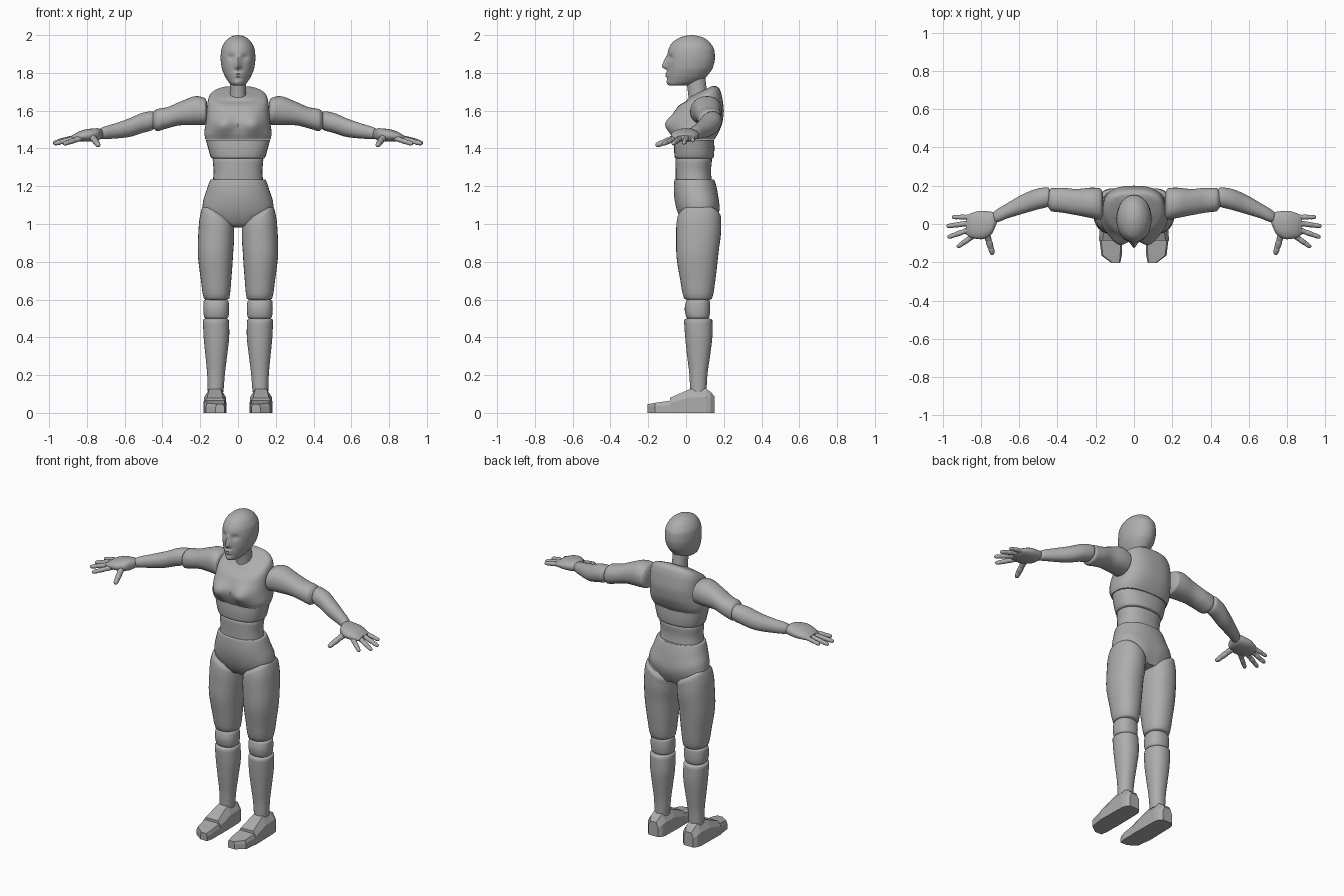
import bpy, bmesh, math
from mathutils import Vector

grey = bpy.data.materials.new("matte grey")
grey.diffuse_color = (0.42, 0.42, 0.42, 1)


def skin(name, rings, caps=True, mirror=False, smooth=True):
    """Bridge a list of point rings into one object."""
    bm = bmesh.new()
    vs = [[bm.verts.new(p) for p in r] for r in rings]
    n = len(vs[0])
    for a, b in zip(vs, vs[1:]):
        for i in range(n):
            j = (i + 1) % n
            bm.faces.new((a[i], a[j], b[j], b[i]))
    if caps:
        bm.faces.new(vs[0])
        bm.faces.new(vs[-1])
    bmesh.ops.remove_doubles(bm, verts=bm.verts, dist=0.0001)
    bmesh.ops.recalc_face_normals(bm, faces=bm.faces)
    me = bpy.data.meshes.new(name)
    bm.to_mesh(me)
    bm.free()
    me.materials.append(grey)
    ob = bpy.data.objects.new(name, me)
    bpy.context.collection.objects.link(ob)
    if smooth:
        bpy.ops.object.select_all(action='DESELECT')
        ob.select_set(True)
        bpy.context.view_layer.objects.active = ob
        bpy.ops.object.shade_smooth_by_angle(angle=math.radians(42))
    if mirror:
        ob.modifiers.new("other side", 'MIRROR')
    return ob


def resample(secs, steps):
    """Monotone curve through the sections, first value is the position."""
    k = len(secs)
    d = [[(b[c] - a[c]) / (b[0] - a[0]) for c in range(len(a))] for a, b in zip(secs, secs[1:])]
    def slope(i, c):
        if i == 0 or i == k - 1:
            return d[min(i, k - 2)][c]
        p, q = d[i - 1][c], d[i][c]
        return 0 if p * q <= 0 else 2 * p * q / (p + q)
    out = []
    for i in range(k - 1):
        a, b = secs[i], secs[i + 1]
        h = b[0] - a[0]
        for s in range(steps):
            t = s / steps
            out.append([(2*t**3 - 3*t*t + 1) * a[c] + (t**3 - 2*t*t + t) * h * slope(i, c)
                        + (3*t*t - 2*t**3) * b[c] + (t**3 - t*t) * h * slope(i + 1, c)
                        for c in range(len(a))])
    return out + [list(secs[-1])]


def loft(name, axis, secs, e=2.0, n=32, steps=4, tweak=None, **kw):
    """Sections are (position, a0, a1, b0, b1); a, b are the two other axes in order."""
    rings = []
    for t, a0, a1, b0, b1 in resample(secs, steps):
        ring = []
        for i in range(n):
            w = 2 * math.pi * i / n
            c, s = math.cos(w), math.sin(w)
            u = (a0 + a1) / 2 + (a1 - a0) / 2 * math.copysign(abs(c) ** (2 / e), c)
            v = (b0 + b1) / 2 + (b1 - b0) / 2 * math.copysign(abs(s) ** (2 / e), s)
            p = Vector({'x': (t, u, v), 'y': (u, t, v), 'z': (u, v, t)}[axis])
            ring.append(tweak(p) if tweak else p)
        rings.append(ring)
    return skin(name, rings, **kw)


def sym(rows):
    """Rows (z, half width, y front, y back) centred on x = 0."""
    return [(z, -w, w, f, b) for z, w, f, b in rows]


def clamp(v):
    return max(0.0, min(1.0, v))


def bump(x, z, cx, cz, rx, rz):
    return math.exp(-((x - cx) / rx) ** 2 - ((z - cz) / rz) ** 2)


# head with nose, eye sockets, mouth and chin
def face(p):
    x, y, z = p
    if y < 0.0:
        nose = clamp((1.9 - z) / 0.06) * clamp((z - 1.815) / 0.015)
        dy = -0.028 * nose * math.exp(-(x / 0.014) ** 2)
        dy += 0.013 * bump(abs(x), z, 0.036, 1.883, 0.02, 0.016)
        dy -= 0.010 * bump(x, z, 0, 1.797, 0.024, 0.007)
        dy -= 0.009 * bump(x, z, 0, 1.782, 0.02, 0.006)
        dy -= 0.007 * bump(x, z, 0, 1.75, 0.025, 0.012)
        p.y += dy * clamp(-y / 0.05)
    return p


loft("head", 'z', sym([
    (1.733, 0.022, -0.085, -0.01), (1.738, 0.036, -0.093, 0.03), (1.76, 0.056, -0.098, 0.085),
    (1.79, 0.073, -0.1, 0.117), (1.83, 0.087, -0.1, 0.143), (1.88, 0.092, -0.1, 0.153),
    (1.92, 0.089, -0.094, 0.15), (1.96, 0.072, -0.073, 0.127), (1.985, 0.047, -0.037, 0.095),
    (1.996, 0.025, -0.002, 0.062), (2.0, 0.004, 0.026, 0.034)]), n=64, steps=6, tweak=face)

# neck
loft("neck", 'z', sym([(1.64, 0.05, 0.015, 0.13), (1.70, 0.043, 0.01, 0.112),
                       (1.79, 0.043, -0.005, 0.1)]))


# chest with bust and a collar that drops towards the front
def chest_shape(p):
    if p.y < 0.03:
        p.y -= 0.042 * bump(abs(p.x), p.z, 0.077, 1.525, 0.055, 0.05) * clamp((0.03 - p.y) / 0.05)
    p.z += (p.y - 0.08) * 0.5 * clamp((p.z - 1.6) / 0.09) ** 2
    return p


loft("chest", 'z', sym([
    (1.447, 0.172, -0.062, 0.15), (1.48, 0.178, -0.072, 0.17), (1.54, 0.17, -0.075, 0.193),
    (1.60, 0.165, -0.057, 0.2), (1.65, 0.16, -0.03, 0.192), (1.675, 0.15, -0.012, 0.18),
    (1.69, 0.125, 0.0, 0.16), (1.702, 0.048, 0.012, 0.135)]), e=2.6, n=56, steps=5,
    tweak=chest_shape)

# midriff and waist
loft("midriff", 'z', sym([(1.348, 0.138, -0.055, 0.14), (1.352, 0.143, -0.06, 0.146),
                          (1.40, 0.158, -0.063, 0.15), (1.445, 0.17, -0.06, 0.148)]), e=2.3)
loft("waist", 'z', sym([(1.22, 0.134, -0.054, 0.138), (1.28, 0.129, -0.055, 0.132),
                        (1.342, 0.134, -0.056, 0.137), (1.348, 0.128, -0.05, 0.13)]), e=2.3)


# pelvis, its lower edge cut in a V by the leg openings
def v_cut(p):
    t, side = p.z, clamp(1 - abs(p.x) / 0.19)
    p.y = 0.07 + (p.y - 0.07) * (1 - 0.45 * side * min(t, 1) ** 3)
    low = 0.99 + 0.62 * max(0, abs(p.x) - 0.03)
    p.z = 1.236 + (low - 1.236) * t
    return p


loft("pelvis", 'z', sym([
    (-0.005, 0.12, -0.04, 0.12), (0, 0.144, -0.058, 0.148), (0.03, 0.148, -0.062, 0.152),
    (0.35, 0.166, -0.066, 0.172), (0.75, 0.184, -0.063, 0.193), (1, 0.188, -0.052, 0.193),
    (1.03, 0.186, 0.07, 0.07)]), e=2.2, n=48, tweak=v_cut, caps=False)


# legs
def thigh_slant(p):
    p.z -= 0.6 * max(0, 0.19 - p.x) * clamp((p.z - 0.85) / 0.24)
    return p


loft("thigh", 'z', [
    (0.598, 0.06, 0.168, 0.005, 0.125), (0.606, 0.046, 0.181, -0.01, 0.138),
    (0.70, 0.036, 0.196, -0.03, 0.155), (0.86, 0.025, 0.213, -0.052, 0.173),
    (1.0, 0.02, 0.207, -0.052, 0.186), (1.08, 0.02, 0.192, -0.046, 0.186),
    (1.105, 0.035, 0.178, -0.03, 0.17)], e=2.2, tweak=thigh_slant, mirror=True)
loft("knee", 'z', [
    (0.497, 0.06, 0.17, 0.01, 0.115), (0.51, 0.05, 0.18, 0, 0.124),
    (0.55, 0.047, 0.184, -0.007, 0.128), (0.59, 0.05, 0.182, 0, 0.126),
    (0.602, 0.06, 0.17, 0.01, 0.115)], e=2.3, mirror=True)
loft("shin", 'z', [
    (0.11, 0.077, 0.16, 0.022, 0.108), (0.2, 0.07, 0.163, 0.018, 0.113),
    (0.3, 0.058, 0.172, 0.006, 0.127), (0.42, 0.046, 0.183, -0.006, 0.14),
    (0.492, 0.049, 0.185, -0.01, 0.139), (0.5, 0.06, 0.172, 0.005, 0.125)],
    e=2.2, mirror=True)


# faceted feet: stations are (y, x inner, x outer, height, top inset)
def wedge(name, stations):
    rings = [[(a, y, 0), (b, y, 0), (b, y, h * 0.65), (b - i, y, h), (a + i, y, h),
              (a, y, h * 0.65)] for y, a, b, h, i in stations]
    skin(name, rings, mirror=True, smooth=False)


wedge("foot", [(0.15, 0.09, 0.155, 0.088, 0.012), (0.13, 0.071, 0.172, 0.113, 0.022),
               (0.105, 0.065, 0.178, 0.128, 0.028), (0.02, 0.063, 0.18, 0.126, 0.028),
               (-0.085, 0.062, 0.182, 0.08, 0.018)])
wedge("toe_cap", [(-0.075, 0.063, 0.181, 0.066, 0.008), (-0.165, 0.064, 0.17, 0.053, 0.008),
                  (-0.203, 0.072, 0.118, 0.046, 0.005)])

# arms
loft("upper_arm", 'x', [
    (0.163, 0.045, 0.165, 1.54, 1.645), (0.176, 0.022, 0.186, 1.525, 1.667),
    (0.22, 0.03, 0.19, 1.524, 1.677), (0.30, 0.046, 0.183, 1.523, 1.65),
    (0.38, 0.06, 0.189, 1.505, 1.617), (0.43, 0.066, 0.188, 1.492, 1.608),
    (0.45, 0.088, 0.17, 1.51, 1.59)], e=2.2, mirror=True)
loft("forearm", 'x', [
    (0.436, 0.11, 0.17, 1.52, 1.575), (0.45, 0.09, 0.192, 1.499, 1.597),
    (0.50, 0.077, 0.186, 1.484, 1.59), (0.58, 0.054, 0.156, 1.46, 1.557),
    (0.66, 0.03, 0.11, 1.452, 1.53), (0.725, 0.008, 0.07, 1.449, 1.508),
    (0.735, 0.018, 0.06, 1.458, 1.498)], e=2.1, mirror=True)

# hands
loft("palm", 'x', [
    (0.715, 0.01, 0.05, 1.457, 1.495), (0.745, -0.055, 0.064, 1.441, 1.507),
    (0.80, -0.08, 0.069, 1.436, 1.502), (0.85, -0.072, 0.057, 1.436, 1.486),
    (0.878, -0.054, 0.043, 1.442, 1.468)], e=2.2, mirror=True)


def finger(name, base, tip, r):
    """Jointed finger from base to tip, slightly pinched between its knuckles."""
    base, tip = Vector(base), Vector(tip)
    size = (tip - base).length
    turn = (tip - base).to_track_quat('Z', 'Y')
    rows = [(0, 1.05), (0.3, 1.0), (0.36, 0.88), (0.42, 1.0), (0.65, 0.92), (0.7, 0.8),
            (0.75, 0.9), (0.92, 0.75), (0.98, 0.5), (1, 0.15)]
    loft(name, 'z', [(t * size, -r * w, r * w, -r * w, r * w) for t, w in rows], n=12, steps=2,
         tweak=lambda p: base + turn @ p, mirror=True)


finger("little_finger", (0.84, 0.036, 1.462), (0.952, 0.036, 1.44), 0.013)
finger("ring_finger", (0.85, 0.006, 1.46), (0.98, -0.012, 1.428), 0.014)
finger("middle_finger", (0.85, -0.026, 1.457), (0.975, -0.07, 1.424), 0.014)
finger("index_finger", (0.83, -0.055, 1.455), (0.925, -0.122, 1.423), 0.014)
finger("thumb", (0.772, -0.045, 1.462), (0.738, -0.16, 1.415), 0.017)
